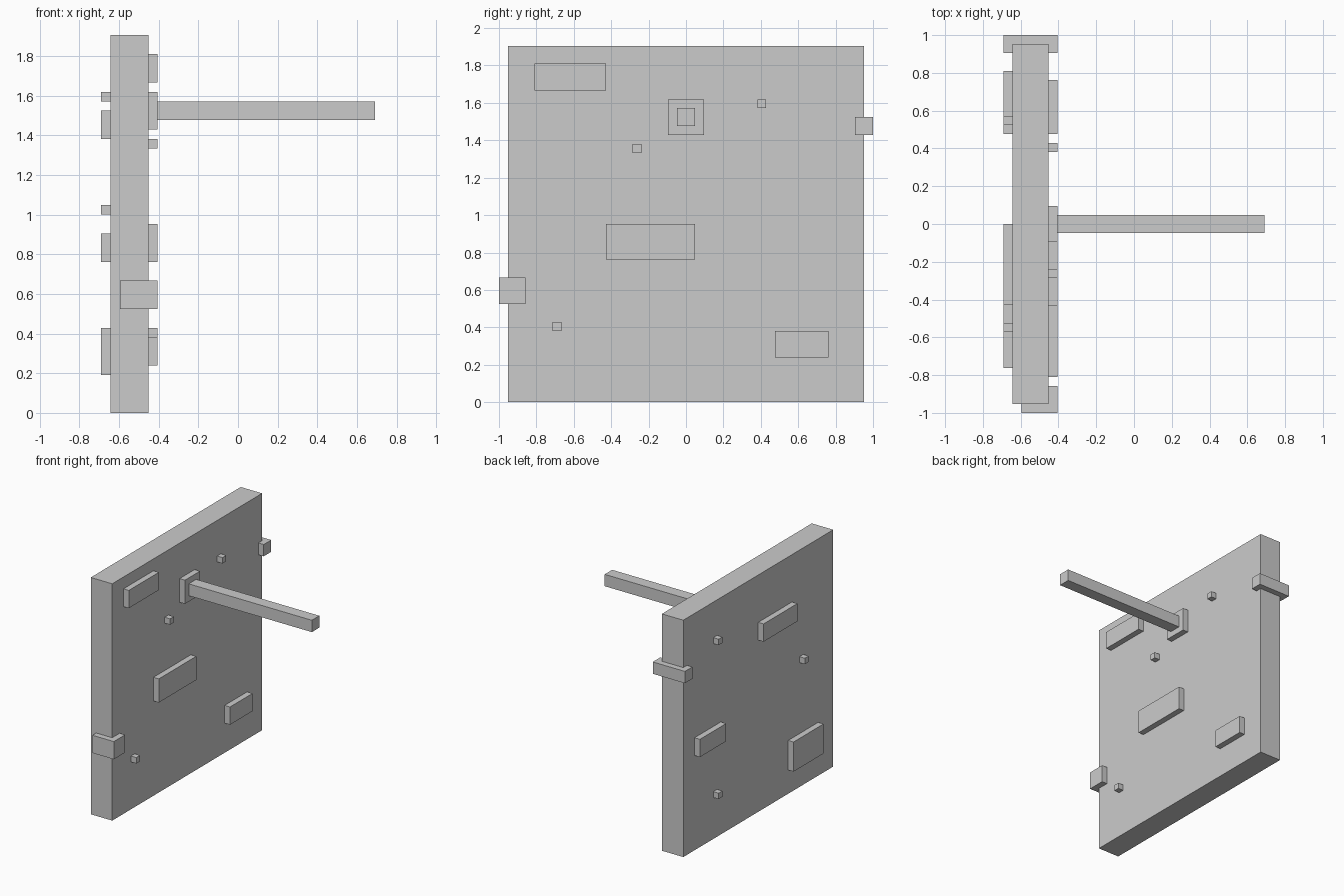
import bpy, bmesh
from mathutils import Vector

if "Cube" in bpy.data.objects:
    bpy.data.objects.remove(bpy.data.objects["Cube"])

U = 2 / 42  # one block pixel


def box(name, x, y, z):
    """Box from (min, max) ranges given in block pixels."""
    bm = bmesh.new()
    bmesh.ops.create_cube(bm, size=1)
    lo = Vector((x[0], y[0], z[0])) * U
    hi = Vector((x[1], y[1], z[1])) * U
    for v in bm.verts:
        v.co = Vector(lo[i] if v.co[i] < 0 else hi[i] for i in range(3))
    mesh = bpy.data.meshes.new(name)
    bm.to_mesh(mesh)
    bm.free()
    ob = bpy.data.objects.new(name, mesh)
    bpy.context.collection.objects.link(ob)
    return ob


FRONT = (-9.5, -8.5)
BACK = (-14.5, -13.5)

# Main slab
box("slab", (-13.5, -9.5), (-20, 20), (0, 40))

# Pole and its mounting plate
box("mounting_plate", FRONT, (-2, 2), (30, 34))
box("pole", (-8.5, 14.5), (-1, 1), (31, 33))

# Raised bricks and pebbles on the pole side
for y, z in [((-17, -9), (35, 38)), ((-9, 1), (16, 20)), ((10, 16), (5, 8))]:
    box("front_brick", FRONT, y, z)
for y, z in [(-6, 28), (8, 33), (-15, 8)]:
    box("front_pebble", FRONT, (y, y + 1), (z, z + 1))

# Raised bricks and pebbles on the other side
for y, z in [((-9, 0), (29, 32)), ((10, 17), (16, 19)), ((-16, -8), (4, 9))]:
    box("back_brick", BACK, y, z)
for y, z in [(11, 33), (-12, 21)]:
    box("back_pebble", BACK, (y, y + 1), (z, z + 1))
# Lower pebble
box("back_pebble", BACK, (11, 12), (7, 8))

# Bricks wrapping the slab's side edges
box("edge_brick_right", (-14.5, -8.5), (19, 21), (30, 32))
box("edge_brick_left", (-12.5, -8.5), (-21, -18), (11, 14))
